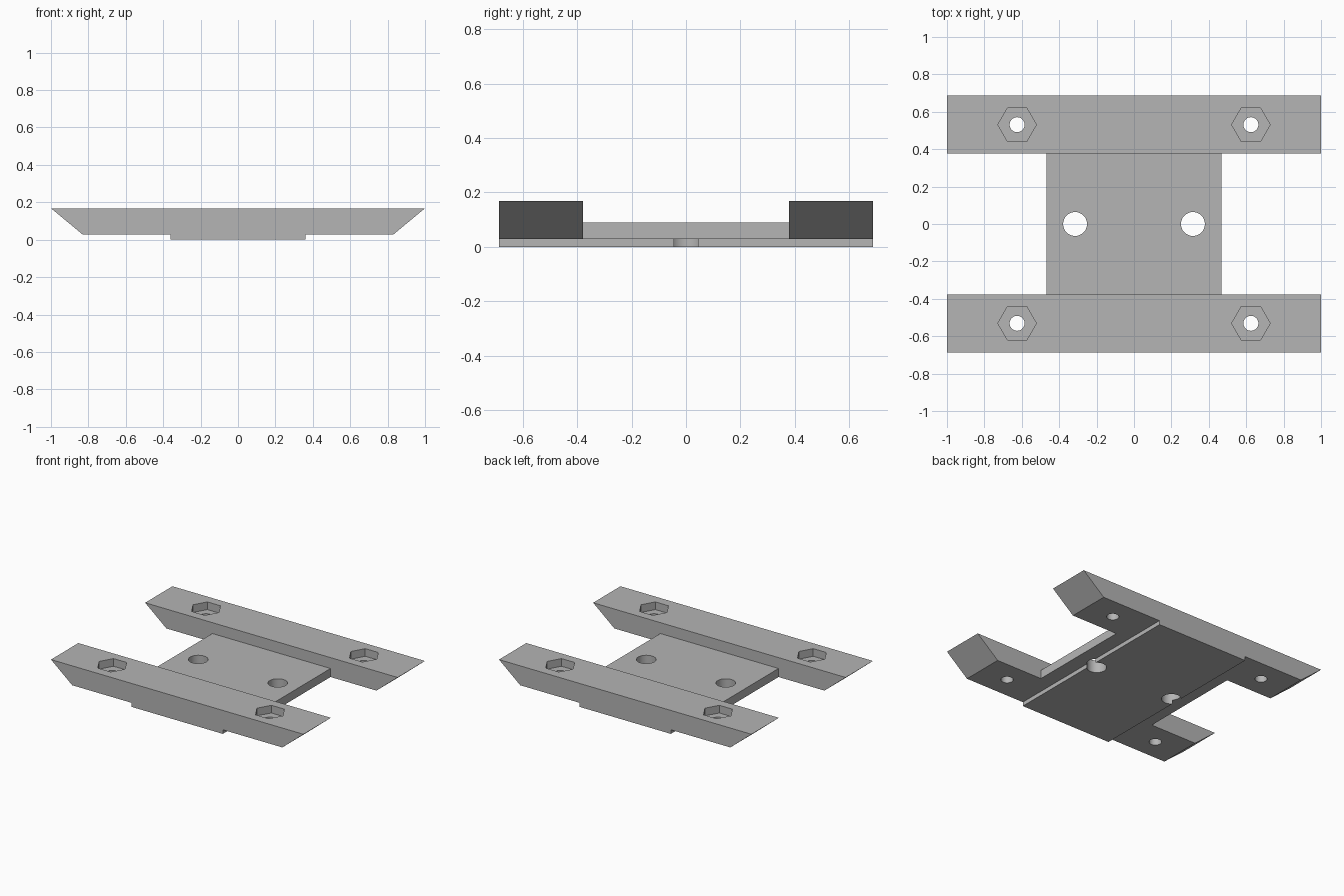
import bpy
import bmesh
from math import radians
from mathutils import Matrix

cube = bpy.data.objects.get("Cube")
if cube:
    bpy.data.objects.remove(cube, do_unlink=True)

GREY = (0.46, 0.46, 0.46, 1.0)
mat = bpy.data.materials.new("plain grey")
mat.use_nodes = True
mat.diffuse_color = GREY
mat.node_tree.nodes["Principled BSDF"].inputs["Base Color"].default_value = GREY

HALF_DEPTH = 0.687
RAIL_INNER = 0.378
BASE_Z, PLATE_Z, TOP_Z = 0.029, 0.09, 0.168


def finish(name, bm):
    bmesh.ops.recalc_face_normals(bm, faces=bm.faces)
    mesh = bpy.data.meshes.new(name)
    bm.to_mesh(mesh)
    bm.free()
    mesh.materials.append(mat)
    obj = bpy.data.objects.new(name, mesh)
    bpy.context.collection.objects.link(obj)
    return obj


def prism(name, profile, y0, y1):
    """Extrude an x-z profile from y0 to y1."""
    bm = bmesh.new()
    face = bm.faces.new([bm.verts.new((x, y0, z)) for x, z in profile])
    ext = bmesh.ops.extrude_face_region(bm, geom=[face])
    verts = [v for v in ext["geom"] if isinstance(v, bmesh.types.BMVert)]
    bmesh.ops.translate(bm, verts=verts, vec=(0, y1 - y0, 0))
    return finish(name, bm)


def trapezoid(bottom, top, z0, z1):
    return [(-bottom, z0), (bottom, z0), (top, z1), (-top, z1)]


def post(name, x, y, radius, sides, z0, z1):
    """Upright cutter with a vertex on the x axis."""
    bm = bmesh.new()
    place = Matrix.Translation((x, y, (z0 + z1) / 2)) @ Matrix.Rotation(radians(90), 4, "Z")
    bmesh.ops.create_cone(bm, cap_ends=True, segments=sides, radius1=radius,
                          radius2=radius, depth=z1 - z0, matrix=place)
    return finish(name, bm)


def combine(target, other, operation):
    mod = target.modifiers.new(other.name, "BOOLEAN")
    mod.operation = operation
    mod.solver = "EXACT"
    mod.object = other
    bpy.context.view_layer.objects.active = target
    bpy.ops.object.modifier_apply(modifier=mod.name)
    bpy.data.objects.remove(other, do_unlink=True)


# Central plate, bridging the two rails
body = prism("mounting_bracket", trapezoid(0.468, 0.468, BASE_Z, PLATE_Z), -0.45, 0.45)

# Cross rails with slanted ends
for side in (-1, 1):
    y0, y1 = sorted((side * RAIL_INNER, side * HALF_DEPTH))
    rail = prism("rail", trapezoid(0.832, 1.0, BASE_Z, TOP_Z), y0, y1)
    combine(body, rail, "UNION")

# Raised pad along the underside
pad = prism("underside_pad", trapezoid(0.361, 0.361, 0, 0.06), -HALF_DEPTH, HALF_DEPTH)
combine(body, pad, "UNION")

# Plate holes, bolt holes and hexagonal nut pockets
for sx in (-1, 1):
    combine(body, post("plate_hole", sx * 0.315, 0, 0.064, 32, -0.1, 0.3), "DIFFERENCE")
    for sy in (-1, 1):
        x, y = sx * 0.625, sy * 0.531
        combine(body, post("nut_pocket", x, y, 0.103, 6, TOP_Z - 0.055, 0.3), "DIFFERENCE")
        combine(body, post("bolt_hole", x, y, 0.04, 32, -0.1, 0.3), "DIFFERENCE")

# Smooth hole walls, sharp edges elsewhere
bpy.ops.object.select_all(action="DESELECT")
body.select_set(True)
bpy.context.view_layer.objects.active = body
bpy.ops.object.shade_smooth_by_angle(angle=radians(30))
